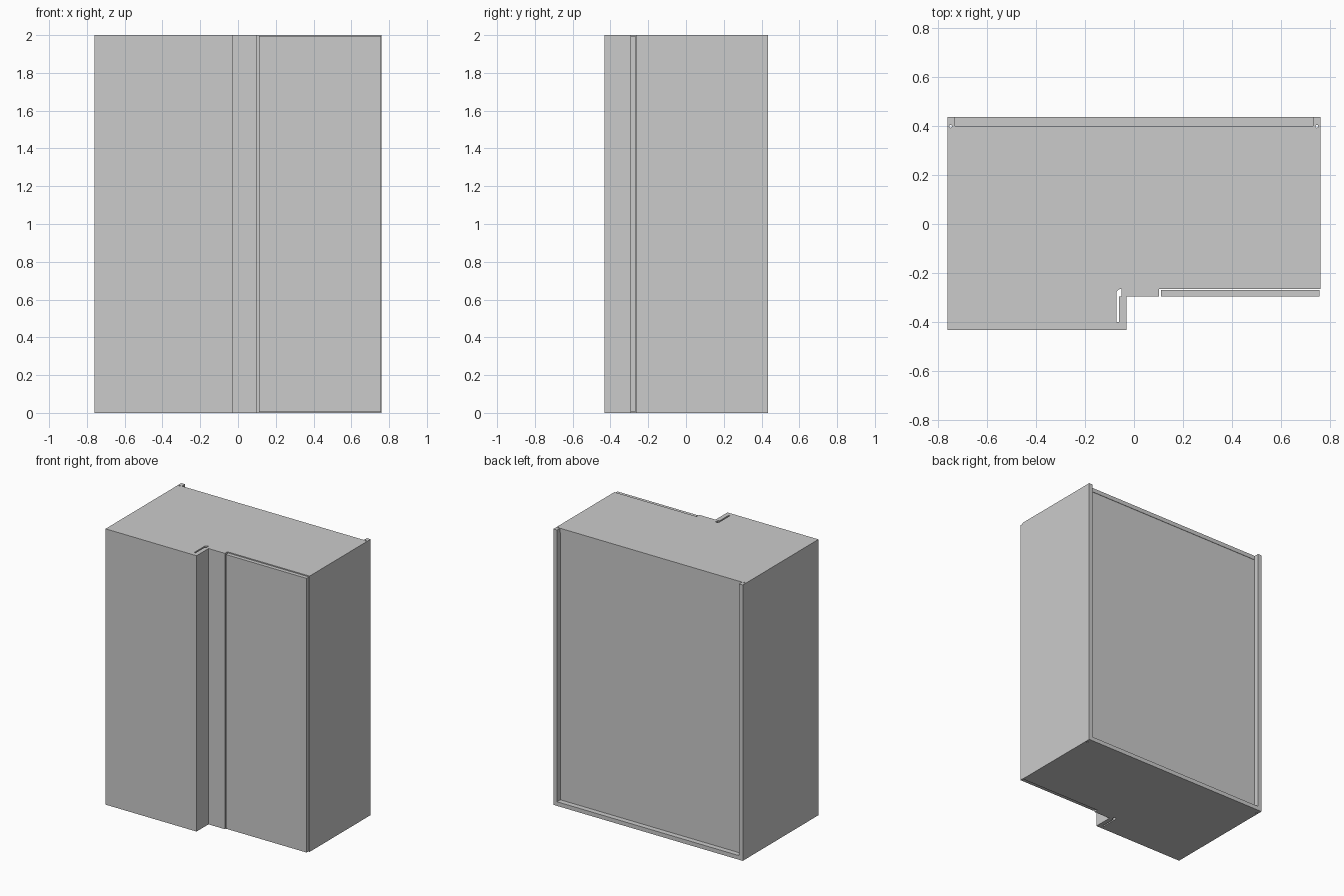
import bpy, bmesh, math

if "Cube" in bpy.data.objects:
    bpy.data.objects.remove(bpy.data.objects["Cube"])

H = 2.0    # overall height
T = 0.03   # board thickness


def prism(name, pts, z0, z1):
    """Extrude a plan outline (x, y) between two heights."""
    bm = bmesh.new()
    face = bm.faces.new([bm.verts.new((x, y, z0)) for x, y in pts])
    ext = bmesh.ops.extrude_face_region(bm, geom=[face])
    verts = [v for v in ext["geom"] if isinstance(v, bmesh.types.BMVert)]
    bmesh.ops.translate(bm, verts=verts, vec=(0, 0, z1 - z0))
    bmesh.ops.recalc_face_normals(bm, faces=bm.faces)
    me = bpy.data.meshes.new(name)
    bm.to_mesh(me)
    bm.free()
    ob = bpy.data.objects.new(name, me)
    bpy.context.collection.objects.link(ob)
    return ob


def board(name, x0, x1, y0, y1, z0=0.0, z1=H):
    return prism(name, [(x0, y0), (x1, y0), (x1, y1), (x0, y1)], z0, z1)


def plan(back):
    """Stepped inner outline with the rounded finger-slot corner."""
    r = 0.018
    arc = [(-0.072 + r - r * math.cos(a), -0.283 + r * math.sin(a))
           for a in (math.pi / 2 * i / 5 for i in range(6))]
    return [(-0.73, back), (-0.73, -0.40), (-0.072, -0.40)] + arc + [
        (0.73, -0.265), (0.73, back)]


# Horizontal boards: the bottom reaches past the recessed back panel
prism("bottom_board", plan(0.435), 0, T)
prism("top_board", plan(0.40), H - T, H)
for i, z in enumerate((0.67, 1.33)):
    prism(f"shelf_{i + 1}", plan(0.38), z - T / 2, z + T / 2)

# Side boards standing proud at the back
sides = [board("left_side", -0.76, -0.73, -0.40, 0.435),
         board("right_side", 0.73, 0.76, -0.265, 0.435)]

# Bored cable holes near the rear edge of each side
for side, x in zip(sides, (-0.747, 0.745)):
    hole = prism("hole_cutter", [(x + 0.006 * math.cos(math.tau * i / 12),
                                  0.398 + 0.006 * math.sin(math.tau * i / 12))
                                 for i in range(12)], -0.1, H + 0.1)
    hole.hide_render = True
    hole.hide_viewport = True
    mod = side.modifiers.new("bore", 'BOOLEAN')
    mod.operation = 'DIFFERENCE'
    mod.object = hole

# Recessed back panel
board("back_panel", -0.73, 0.73, 0.38, 0.397, T, H - T)

# Inner wall beside the finger slot
board("slot_wall", -0.102, -0.072, -0.40, -0.283, T, H - T)
board("slot_back", -0.072, 0.13, -0.265, -0.25, T, H - T)

# Deep left door with return strip
prism("left_door", [(-0.76, -0.432), (-0.03, -0.432), (-0.03, -0.295),
                    (-0.062, -0.295), (-0.062, -0.40), (-0.76, -0.40)], 0, H)

# Fixed centre panel and shallow right door, split by a narrow groove
board("centre_panel", -0.05, 0.101, -0.295, -0.265)
board("centre_joint", -0.05, -0.03, -0.297, -0.293)
board("right_door", 0.11, 0.756, -0.295, -0.268, 0.006, H - 0.006)
